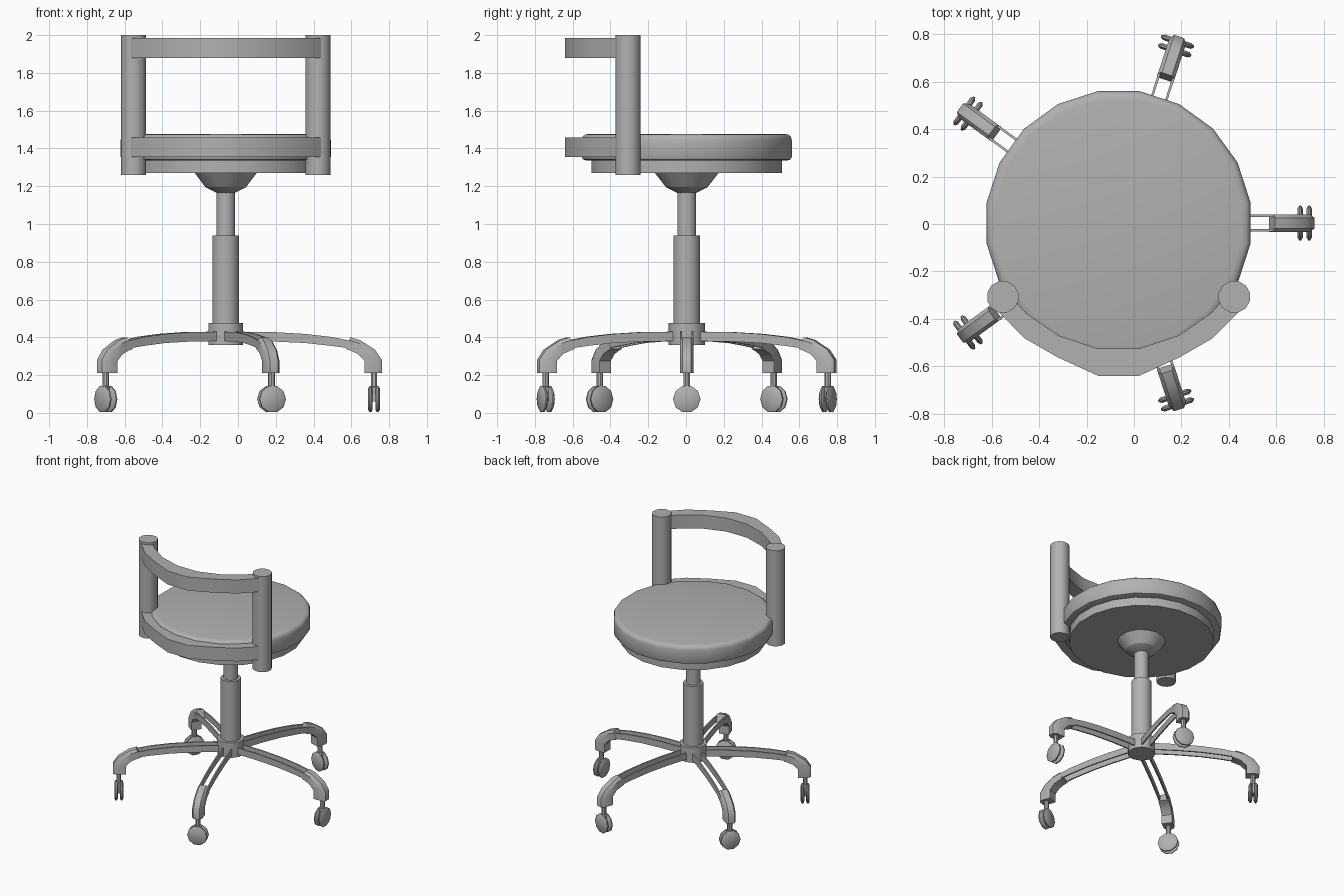
import bpy, bmesh, math
from mathutils import Matrix

if "Cube" in bpy.data.objects:
    bpy.data.objects.remove(bpy.data.objects["Cube"])

CX, CY = -0.065, 0.004          # column axis

# Dark grey finish shared by every part
grey = bpy.data.materials.new("dark_grey")
grey.diffuse_color = (0.44, 0.44, 0.44, 1)
grey.use_nodes = True
grey.node_tree.nodes["Principled BSDF"].inputs["Base Color"].default_value = grey.diffuse_color


def finish(name, bm, matrix=None):
    bmesh.ops.recalc_face_normals(bm, faces=bm.faces)
    me = bpy.data.meshes.new(name)
    bm.to_mesh(me)
    bm.free()
    me.materials.append(grey)
    ob = bpy.data.objects.new(name, me)
    bpy.context.collection.objects.link(ob)
    ob.matrix_world = matrix or Matrix.Translation((CX, CY, 0))
    bpy.ops.object.select_all(action='DESELECT')
    bpy.context.view_layer.objects.active = ob
    ob.select_set(True)
    bpy.ops.object.shade_smooth_by_angle(angle=math.radians(37))
    return ob


def skin(name, rings, matrix=None):
    """Closed solid through a list of equal-sized vertex rings."""
    bm = bmesh.new()
    vs = [[bm.verts.new(p) for p in ring] for ring in rings]
    n = len(vs[0])
    for a, b in zip(vs, vs[1:]):
        for i in range(n):
            j = (i + 1) % n
            bm.faces.new((a[i], a[j], b[j], b[i]))
    bm.faces.new(vs[0])
    bm.faces.new(vs[-1])
    return finish(name, bm, matrix)


def lathe(name, profile, n, matrix=None):
    """Turned part from (radius, height) points."""
    ang = [2 * math.pi * (i + 0.5) / n for i in range(n)]
    return skin(name, [[(r * math.cos(a), r * math.sin(a), z) for a in ang]
                       for r, z in profile], matrix)


# Seat, plate and column
lathe("seat_cushion", [(0.535, 1.335), (0.557, 1.342), (0.563, 1.355), (0.563, 1.445),
                       (0.558, 1.463), (0.545, 1.473), (0.525, 1.477)], 20)
lathe("seat_plate", [(0.51, 1.27), (0.51, 1.345)], 20)
lathe("mount_flange", [(0.11, 1.195), (0.17, 1.272)], 14)
lathe("mount_neck", [(0.05, 1.165), (0.11, 1.195)], 14)
lathe("gas_lift", [(0.051, 0.92), (0.051, 1.18)], 16)
lathe("column_sleeve", [(0.071, 0.45), (0.071, 0.94)], 16)
lathe("base_hub", [(0.097, 0.36), (0.097, 0.475)], 10)

# Back posts
for side, sx in (("left", -1), ("right", 1)):
    lathe("back_post_" + side, [(0.068, 1.26), (0.068, 2.0)], 12,
          Matrix.Translation((CX + sx * 0.488, -0.307, 0)))

# Curved back rails
outer = [(0.505, -0.376), (0.395, -0.487), (0.255, -0.567), (0.087, -0.644)]
inner = [(0.087, -0.53), (0.255, -0.474), (0.39, -0.38), (0.47, -0.29)]
stations = list(zip(outer, reversed(inner)))
stations += [((-o[0], o[1]), (-i[0], i[1])) for o, i in reversed(stations)]
for name, z0, z1 in (("lower_back_rail", 1.355, 1.457), ("upper_back_rail", 1.88, 1.985)):
    skin(name, [[(*o, z0), (*o, z1), (*i, z1), (*i, z0)] for o, i in stations])

# Five legs: twin side strips, solid curved end, caster
strip = [(0.06, 0.43, 0.38), (0.25, 0.428, 0.378), (0.42, 0.418, 0.37),
         (0.56, 0.402, 0.355), (0.68, 0.378, 0.338)]
tip = [((0.66, 0.400), (0.635, 0.338)), ((0.71, 0.386), (0.66, 0.33)),
       ((0.79, 0.335), (0.70, 0.312)), ((0.827, 0.28), (0.735, 0.275)),
       ((0.827, 0.21), (0.735, 0.21))]
wheel = [(0.06, -0.012), (0.073, -0.004), (0.073, 0.004), (0.06, 0.012)]


def tip_ring(top, bot):
    # Cross-section with chamfered outer edges
    mx, mz = (top[0] * 0.75 + bot[0] * 0.25, top[1] * 0.75 + bot[1] * 0.25)
    w = 0.037
    return [(bot[0], -w, bot[1]), (mx, -w, mz), (top[0], -w * 0.6, top[1]),
            (top[0], w * 0.6, top[1]), (mx, w, mz), (bot[0], w, bot[1])]


for k in range(5):
    M = Matrix.Translation((CX, CY, 0)) @ Matrix.Rotation(math.radians(72 * k), 4, 'Z')
    for s in (-1, 1):
        a, b = s * 0.026, s * 0.036
        skin(f"leg_strip_{k}", [[(r, a, t), (r, b, t), (r, b, u), (r, a, u)]
                                for r, t, u in strip], M)
    skin(f"leg_end_{k}", [tip_ring(t, u) for t, u in tip], M)
    lathe(f"caster_stem_{k}", [(0.026, 0.06), (0.026, 0.135), (0.018, 0.14), (0.018, 0.23)], 8,
          M @ Matrix.Translation((0.785, 0, 0)))
    for r in (0.766, 0.804):
        lathe(f"caster_wheel_{k}", wheel, 10,
              M @ Matrix.Translation((r, 0, 0.073)) @ Matrix.Rotation(math.pi / 2, 4, 'Y'))
